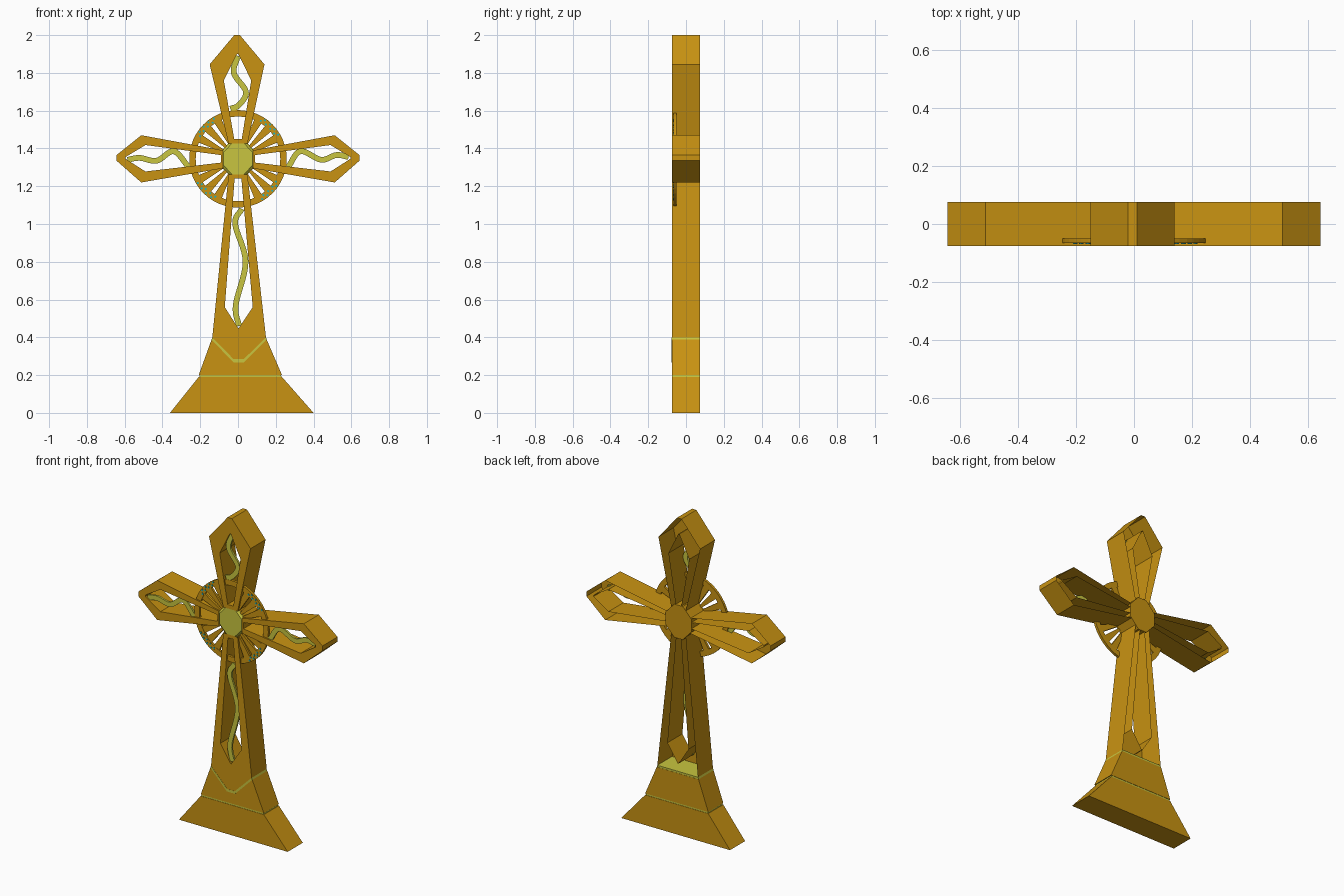
import bpy, bmesh, math
from mathutils import Vector

if "Cube" in bpy.data.objects:
    bpy.data.objects.remove(bpy.data.objects["Cube"])

F, B = -0.075, 0.075      # front and back planes
CZ = 1.345                # height of the crossing


def mat(name, rgb):
    m = bpy.data.materials.new(name)
    m.diffuse_color = (*rgb, 1)
    m.use_nodes = True
    m.node_tree.nodes["Principled BSDF"].inputs["Base Color"].default_value = m.diffuse_color
    return m


GOLD = mat("gold", (0.58, 0.29, 0.006))
YELLOW = mat("pale_gold", (0.58, 0.56, 0.05))
TEAL = mat("teal", (0.02, 0.45, 0.5))


def finish(bm, name, m):
    bmesh.ops.recalc_face_normals(bm, faces=bm.faces[:])
    me = bpy.data.meshes.new(name)
    bm.to_mesh(me)
    bm.free()
    me.materials.append(m)
    ob = bpy.data.objects.new(name, me)
    bpy.context.collection.objects.link(ob)
    return ob


def loop(bm, pts, y):
    return [bm.verts.new((x, y, z)) for x, z in pts]


def bridge(bm, a, b, closed=True):
    n = len(a)
    for i in range(n if closed else n - 1):
        j = (i + 1) % n
        bm.faces.new((a[i], a[j], b[j], b[i]))


def prism(name, pts, y0, y1, m, bm=None):
    own = bm is None
    bm = bm or bmesh.new()
    a, b = loop(bm, pts, y0), loop(bm, pts, y1)
    bm.faces.new(a)
    bm.faces.new(b[::-1])
    bridge(bm, a, b)
    return finish(bm, name, m) if own else None


def frame(name, outer, inner):
    """Open-backed arm: pierced front plate, outer skin and inner window wall."""
    bm = bmesh.new()
    of, inf = loop(bm, outer, F), loop(bm, inner, F)
    ob, inb = loop(bm, outer, B), loop(bm, inner, B)
    bridge(bm, of, inf)
    bridge(bm, of, ob, closed=False)
    bridge(bm, inf, inb)
    finish(bm, name, GOLD)


# Four arms
frame("top_arm",
      [(-.05, 1.425), (-.15, 1.845), (-.02, 2), (.01, 2), (.14, 1.845), (.05, 1.425)],
      [(-.02, 1.45), (-.075, 1.76), (-.005, 1.9), (.002, 1.9), (.07, 1.76), (.02, 1.45)])
frame("shaft",
      [(-.05, 1.262), (-.136, .4), (-.025, .28), (.032, .28), (.148, .4), (.05, 1.262)],
      [(-.018, 1.24), (-.07, .56), (0, .45), (.005, .45), (.078, .56), (.018, 1.24)])
for side, s in (("left", -1), ("right", 1)):
    frame(side + "_arm",
          [(s * x, z) for x, z in ((.08, 1.39), (.512, 1.47), (.643, 1.365),
                                   (.643, 1.335), (.512, 1.22), (.08, 1.295))],
          [(s * x, z) for x, z in ((.09, 1.365), (.49, 1.418), (.595, 1.355),
                                   (.595, 1.345), (.49, 1.278), (.09, 1.325))])

# Centre block and bevelled gem
octagon = [(-.03, 1.45), (.03, 1.45), (.09, 1.385), (.09, 1.305),
           (.03, 1.24), (-.03, 1.24), (-.09, 1.305), (-.09, 1.385)]
prism("centre_block", octagon, -0.06, B, GOLD)
bm = bmesh.new()
rim = loop(bm, octagon, -0.0605)
top = loop(bm, [(x * .85, CZ + (z - CZ) * .85) for x, z in octagon], -0.073)
bridge(bm, rim, top)
bm.faces.new(top)
finish(bm, "centre_gem", YELLOW)

# Ring with wedge spokes behind the front plates
bm = bmesh.new()
R0, R1 = -0.066, -0.05
N = 48


def circle(r):
    return [(r * math.cos(2 * math.pi * i / N), CZ + r * math.sin(2 * math.pi * i / N))
            for i in range(N)]


loops = [loop(bm, circle(r), y) for r, y in ((.258, R0), (.258, R1), (.224, R1), (.224, R0))]
for i in range(4):
    bridge(bm, loops[i], loops[(i + 1) % 4])
finish(bm, "ring", GOLD)


def polar_quad(deg, r0, w0, r1, w1):
    a = math.radians(deg)
    c, s = math.cos(a), math.sin(a)
    return [(r * c - w * s, CZ + r * s + w * c)
            for r, w in ((r0, -w0), (r1, -w1), (r1, w1), (r0, w0))]


spokes, studs = bmesh.new(), bmesh.new()
for q in range(4):
    for d in (28, 45, 62):
        prism("", polar_quad(q * 90 + d, .09, .008, .228, .022), R0 + .002, R1, GOLD, spokes)
    for k in range(8):
        r = .234 if k % 2 else .248
        prism("", polar_quad(q * 90 + 31 + 4 * k, r - .005, .005, r + .005, .005),
              R0 - .003, R0 + .002, TEAL, studs)
finish(spokes, "ring_spokes", GOLD)
finish(studs, "ring_studs", TEAL)


# Wavy ribbons in the windows
def ribbon(name, pts, w=.015):
    p = [Vector(v) for v in pts]
    p = [2 * p[0] - p[1]] + p + [2 * p[-1] - p[-2]]
    path = []
    for i in range(1, len(p) - 2):
        a, b, c, d = p[i - 1:i + 3]
        for k in range(8):
            t = k / 8
            path.append(.5 * (2 * b + (c - a) * t + (2 * a - 5 * b + 4 * c - d) * t * t
                              + (3 * b - a - 3 * c + d) * t ** 3))
    path.append(p[-2])
    bm = bmesh.new()
    rings = []
    for i, v in enumerate(path):
        t = (path[min(i + 1, len(path) - 1)] - path[max(i - 1, 0)]).normalized()
        n = Vector((-t.y, t.x)) * w
        rings.append(loop(bm, [v + n, v - n], -.065) + loop(bm, [v - n, v + n], -.052))
    for a, b in zip(rings, rings[1:]):
        bridge(bm, a, b)
    bm.faces.new(rings[0])
    bm.faces.new(rings[-1])
    finish(bm, name, YELLOW)


ribbon("top_ribbon", [(0, 1.89), (-.022, 1.80), (.042, 1.70), (.005, 1.63), (-.04, 1.61)])
ribbon("right_ribbon", [(.265, 1.30), (.33, 1.385), (.44, 1.34), (.52, 1.365), (.585, 1.355)])
ribbon("left_ribbon", [(-.585, 1.34), (-.52, 1.35), (-.43, 1.335), (-.34, 1.385), (-.26, 1.30)])
ribbon("shaft_ribbon", [(.02, 1.08), (-.015, 1.0), (.04, .8), (-.012, .57), (.005, .46)])

# Stepped foot: base, band, plinth with a V-shaped front and its trim
prism("base", [(-.36, 0), (.4, 0), (.233, .19), (-.208, .19)], F, B, GOLD)
prism("base_band", [(-.205, .19), (.23, .19), (.228, .2), (-.203, .2)], F + .002, B - .002, YELLOW)
prism("plinth", [(-.208, .2), (.233, .2), (.152, .388), (-.14, .388)], F + .004, B, GOLD)
prism("plinth_front", [(-.208, .2), (.233, .2), (.152, .388), (.032, .268),
                       (-.025, .268), (-.14, .388)], F, F + .004, GOLD)
prism("plinth_band", [(-.14, .388), (.152, .388), (.148, .4), (-.136, .4)], F + .004, B - .001, YELLOW)
prism("v_trim", [(-.14, .388), (-.025, .268), (.032, .268), (.152, .388),
                 (.148, .4), (.03, .284), (-.023, .284), (-.136, .4)], F - .001, F + .004, YELLOW)
